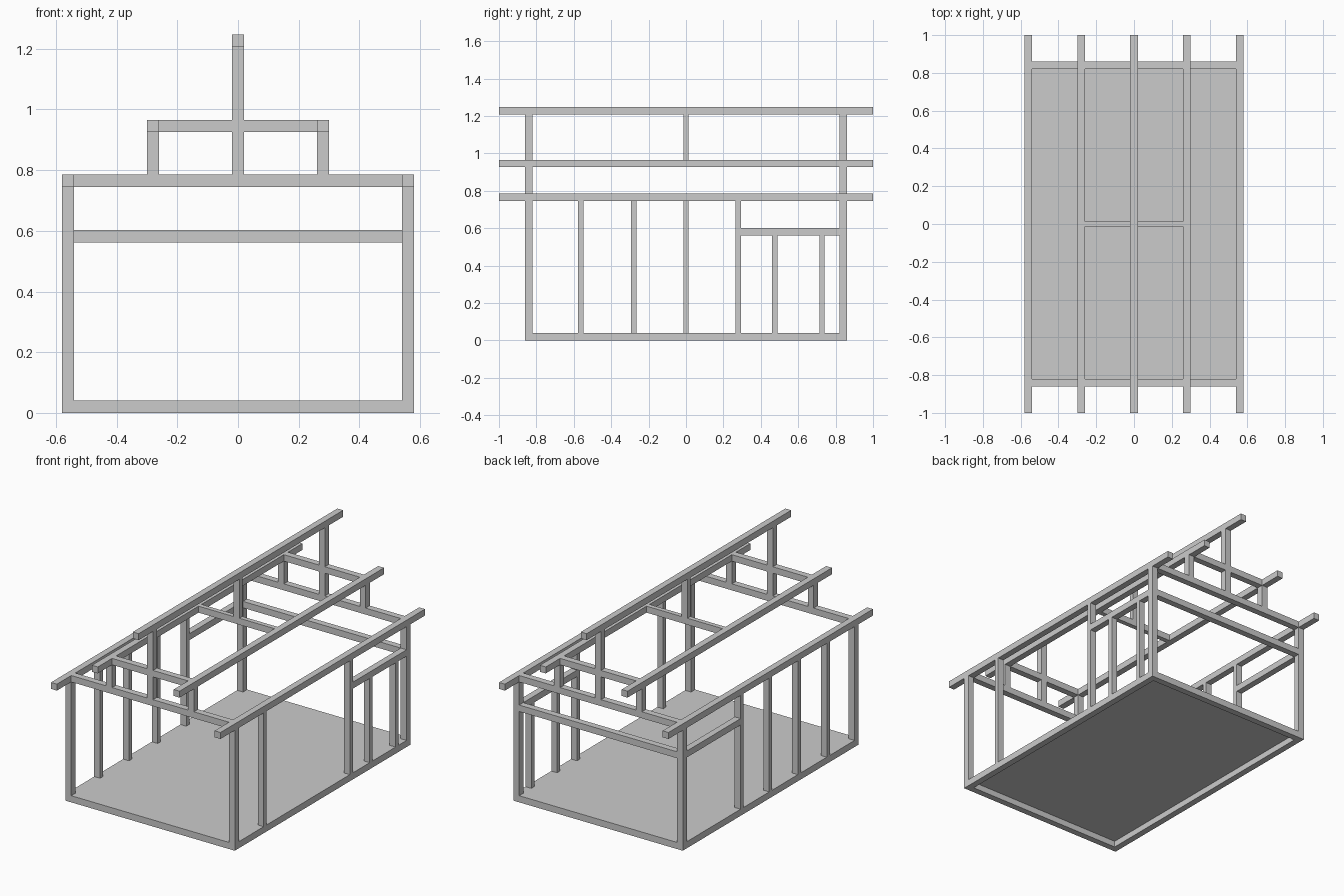
import bpy

if "Cube" in bpy.data.objects:
    bpy.data.objects.remove(bpy.data.objects["Cube"])

T = 0.04            # main timber thickness
X, Y = 0.56, 0.84   # corner post centres
XI, YI = X - T / 2, Y - T / 2
BASE, EAVE, MID, RIDGE = 0.041, 0.745, 0.926, 1.207   # base top, beam undersides
RAIL = 0.562        # underside of window and door rails


def box(name, x0, x1, y0, y1, z0, z1):
    bpy.ops.mesh.primitive_cube_add(size=1, location=((x0 + x1) / 2, (y0 + y1) / 2, (z0 + z1) / 2))
    ob = bpy.context.object
    ob.name = name
    ob.scale = (x1 - x0, y1 - y0, z1 - z0)
    bpy.ops.object.transform_apply(location=False, rotation=False, scale=True)
    return ob


def post(name, x, y, z0, z1, depth=T):
    box(name, x - T / 2, x + T / 2, y - depth / 2, y + depth / 2, z0, z1)


def cross_beam(name, half, y, z, depth=T):
    box(name, -half, half, y - depth / 2, y + depth / 2, z, z + T)


def long_beam(name, x, y0, y1, z):
    box(name, x - T / 2, x + T / 2, y0, y1, z, z + T)


# Floor panel, recessed from below and flush with the base frame on top
box("floor_panel", -XI, XI, -YI, YI, BASE - 0.003, BASE)

# Base frame, corner posts, eave beams and purlins
for s in (-1, 1):
    box("base_side", s * X - T / 2, s * X + T / 2, -Y - T / 2, Y + T / 2, 0, BASE)
    box("base_end", -XI, XI, s * Y - T / 2, s * Y + T / 2, 0, BASE)
    long_beam("eave_beam", s * X, -1, 1, EAVE)
    long_beam("purlin", s * 0.28, -1, 1, MID)
    for e in (-1, 1):
        post("corner_post", s * X, e * Y, BASE, EAVE)
        post("purlin_post", s * 0.28, e * Y, EAVE + T, MID)
long_beam("ridge_beam", 0, -1, 1, RIDGE)

# Gable ends
for e in (-1, 1):
    cross_beam("tie_beam", XI, e * Y, EAVE)
    cross_beam("collar_beam", 0.26, e * Y, MID)
    post("king_post_lower", 0, e * Y, EAVE + T, MID)
    post("king_post_upper", 0, e * Y, MID + T, RIDGE)

# Middle roof support and rear rail
cross_beam("middle_collar_beam", 0.26, 0, MID, 0.029)
post("middle_king_post", 0, 0, MID + T, RIDGE, 0.029)
cross_beam("rear_rail", XI, Y, RAIL)

# Left and right wall studs and rails
for side, studs in ((-1, (-0.563, -0.28, 0, 0.28)), (1, (-0.563, 0.28))):
    for y in studs:
        post("wall_stud", side * X, y, BASE, EAVE, 0.029)
    long_beam("side_rail", side * X, 0.2945, YI, RAIL)

# Short studs under the right rail
for y in (0.474, 0.727):
    post("short_stud", X, y, BASE, RAIL, 0.029)
